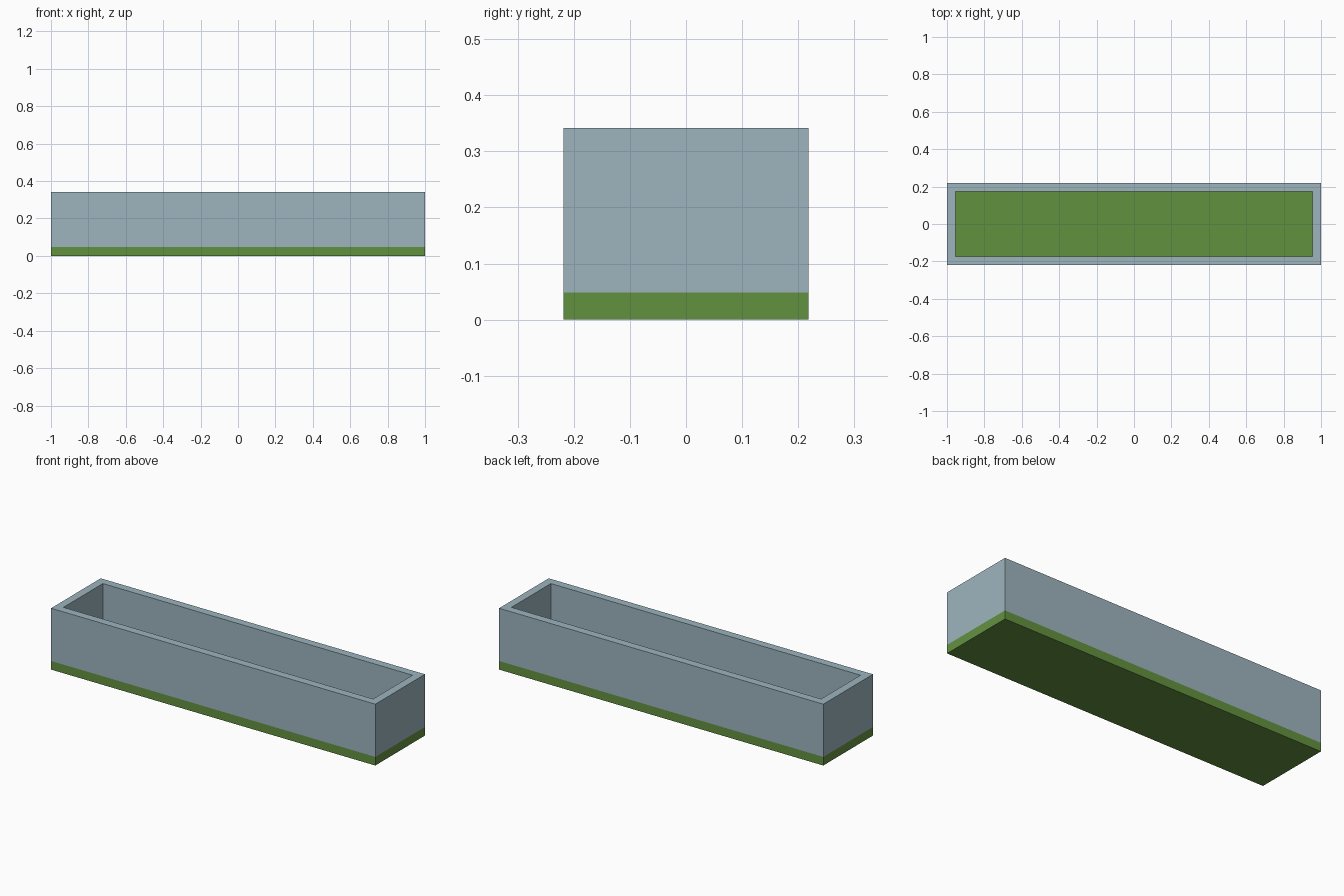
import bpy
import bmesh

default_cube = bpy.data.objects.get("Cube")
if default_cube:
    bpy.data.objects.remove(default_cube, do_unlink=True)

LENGTH, WIDTH, HEIGHT = 2.0, 0.437, 0.342
WALL = 0.045
BASE = 0.048


def make_material(name, color):
    mat = bpy.data.materials.new(name)
    mat.use_nodes = True
    mat.diffuse_color = color
    mat.node_tree.nodes["Principled BSDF"].inputs["Base Color"].default_value = color
    return mat


def raise_face(bm, face, height):
    """Extrude a horizontal face straight up and return the new cap."""
    cap = bmesh.ops.extrude_discrete_faces(bm, faces=[face])["faces"][0]
    bmesh.ops.translate(bm, verts=cap.verts, vec=(0, 0, height))
    return cap


bm = bmesh.new()

# Base slab
bmesh.ops.create_cube(bm, size=1)
bmesh.ops.scale(bm, verts=bm.verts, vec=(LENGTH, WIDTH, BASE))
bmesh.ops.translate(bm, verts=bm.verts, vec=(0, 0, BASE / 2))

# Walls, rim and hollow interior
top = max(bm.faces, key=lambda f: f.calc_center_median().z)
top = raise_face(bm, top, HEIGHT - BASE)
bmesh.ops.inset_region(bm, faces=[top], thickness=WALL, use_even_offset=True)
raise_face(bm, top, BASE - HEIGHT)

# Green up to the base height, blue above it
bm.normal_update()
for face in bm.faces:
    face.material_index = int(face.calc_center_median().z > BASE + 0.001)

mesh = bpy.data.meshes.new("planter_trough")
bm.to_mesh(mesh)
bm.free()
mesh.materials.append(make_material("leaf green", (0.124, 0.283, 0.051, 1)))
mesh.materials.append(make_material("pale grey blue", (0.337, 0.462, 0.515, 1)))

trough = bpy.data.objects.new("planter_trough", mesh)
bpy.context.collection.objects.link(trough)
